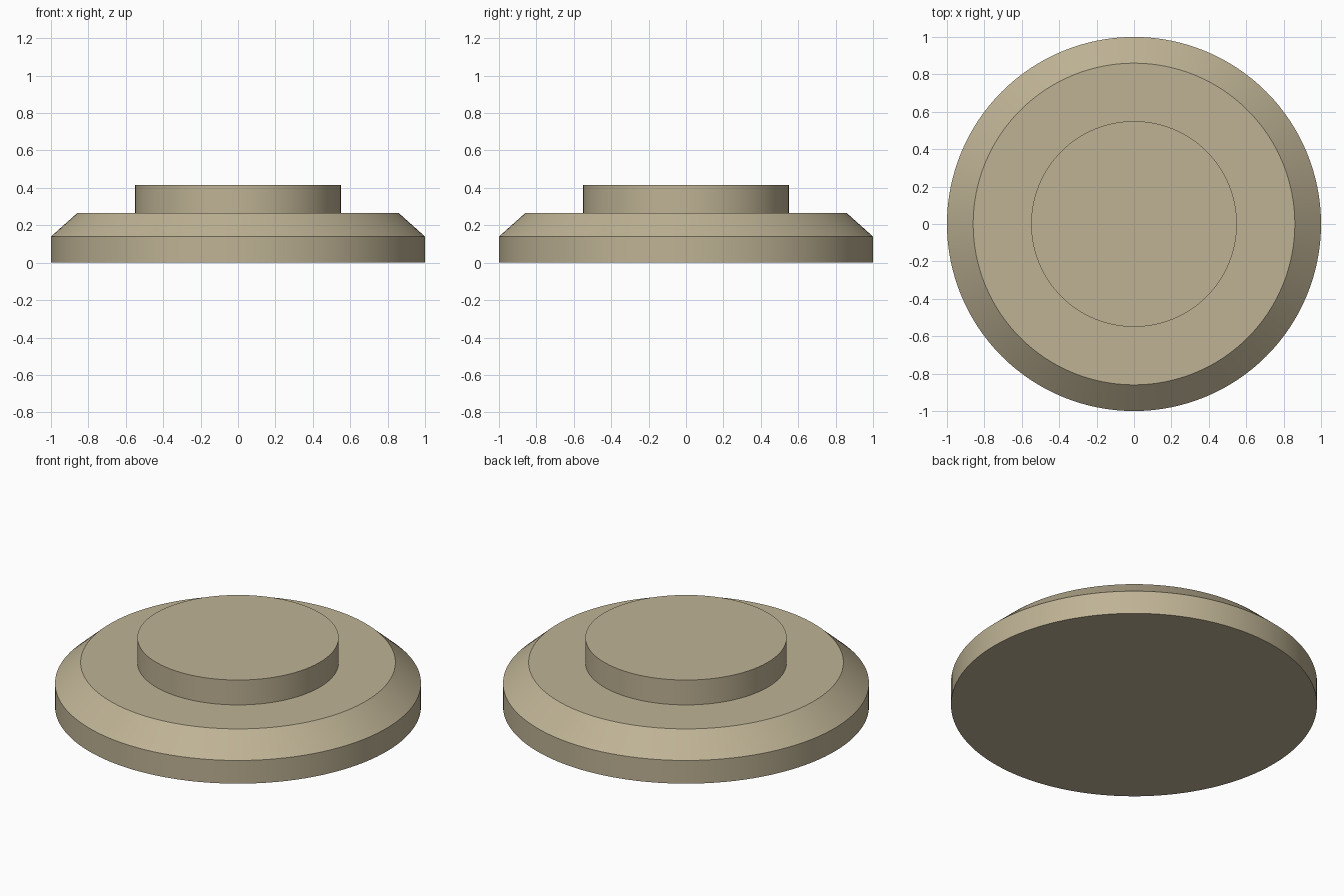
import bpy, bmesh, math

SEGMENTS = 128

cube = bpy.data.objects.get("Cube")
if cube:
    bpy.data.objects.remove(cube, do_unlink=True)

# Single sandy material
sand = bpy.data.materials.new("sand_beige")
sand.use_nodes = True
colour = (0.52, 0.45, 0.30, 1)
sand.diffuse_color = colour
sand.node_tree.nodes["Principled BSDF"].inputs["Base Color"].default_value = colour


def turned_part(name, profile):
    """Closed solid of revolution from (radius, height) points, bottom to top."""
    bm = bmesh.new()
    rings = []
    for r, z in profile:
        angles = [2 * math.pi * i / SEGMENTS for i in range(SEGMENTS)]
        rings.append([bm.verts.new((r * math.cos(a), r * math.sin(a), z)) for a in angles])
    for low, high in zip(rings, rings[1:]):
        for i in range(SEGMENTS):
            j = (i + 1) % SEGMENTS
            bm.faces.new((low[i], low[j], high[j], high[i]))
    bm.faces.new(rings[0][::-1])
    bm.faces.new(rings[-1])
    mesh = bpy.data.meshes.new(name)
    bm.to_mesh(mesh)
    bm.free()
    mesh.materials.append(sand)
    obj = bpy.data.objects.new(name, mesh)
    bpy.context.collection.objects.link(obj)
    bpy.ops.object.select_all(action="DESELECT")
    obj.select_set(True)
    bpy.context.view_layer.objects.active = obj
    bpy.ops.object.shade_smooth_by_angle(angle=math.radians(30))
    return obj


# One stepped disc: straight rim, sloped shoulder, flat ledge and raised centre
turned_part("stepped_round_base", [
    (1.0, 0), (1.0, 0.14), (0.86, 0.265), (0.55, 0.265), (0.55, 0.415)])
